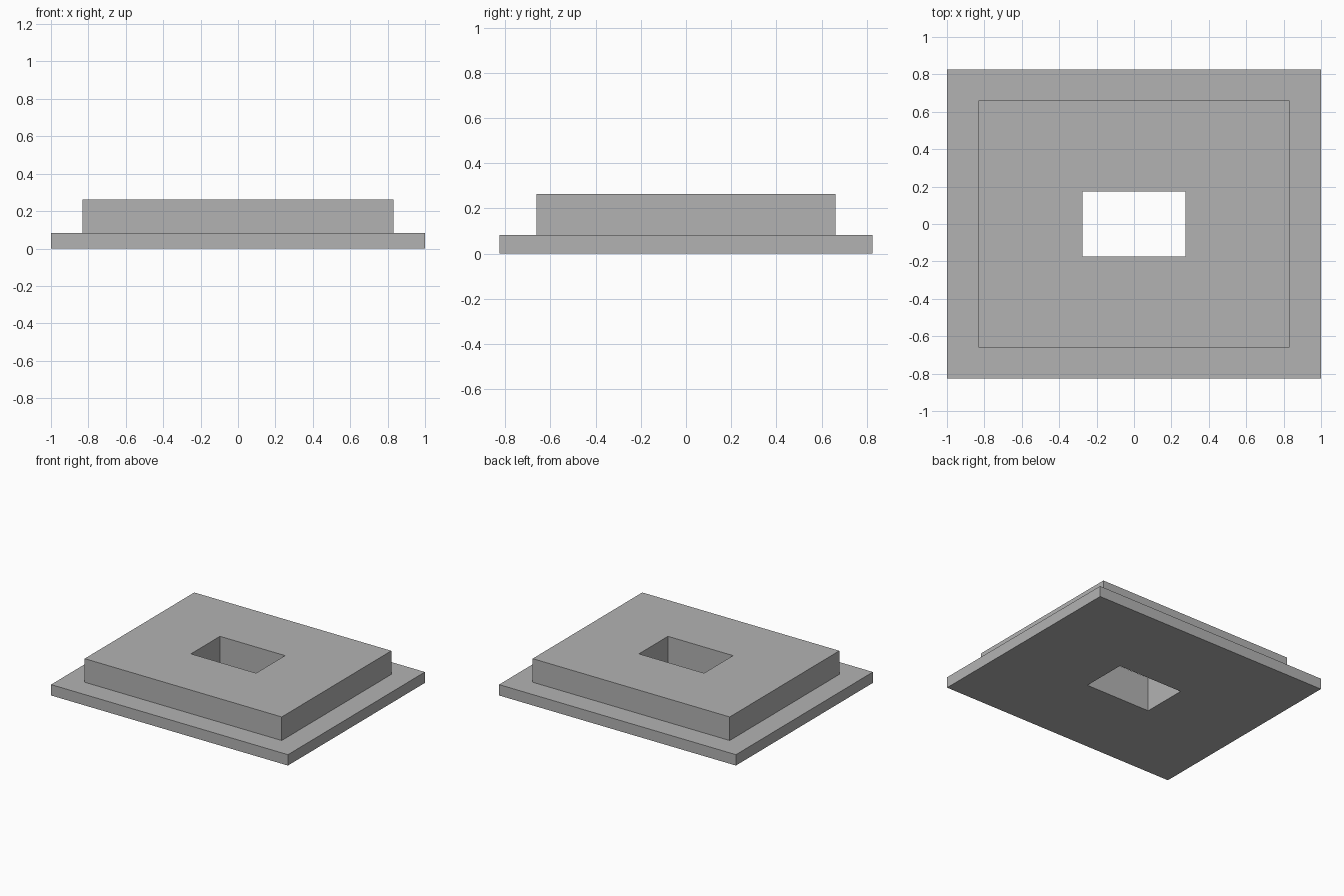
import bpy
import bmesh

cube = bpy.data.objects.get("Cube")
if cube:
    bpy.data.objects.remove(cube, do_unlink=True)

# Material
grey = bpy.data.materials.new("plain grey")
grey.use_nodes = True
colour = (0.45, 0.45, 0.45, 1)
grey.diffuse_color = colour
grey.node_tree.nodes["Principled BSDF"].inputs["Base Color"].default_value = colour

# Half sizes of each step, and heights
HOLE = (0.275, 0.175)
FLANGE = (1.0, 0.826)
BLOCK = (0.832, 0.661)
FLANGE_TOP, BLOCK_TOP = 0.083, 0.263

# Rectangular rings, from the hole's lower rim around the outside to its upper rim
rings = [(HOLE, 0), (FLANGE, 0), (FLANGE, FLANGE_TOP),
         (BLOCK, FLANGE_TOP), (BLOCK, BLOCK_TOP), (HOLE, BLOCK_TOP)]

bm = bmesh.new()
loops = [[bm.verts.new((sx * hx, sy * hy, z))
          for sx, sy in ((-1, -1), (1, -1), (1, 1), (-1, 1))]
         for (hx, hy), z in rings]

# Join each ring to the next; the last joins the first as the hole's walls
for i, lower in enumerate(loops):
    upper = loops[(i + 1) % len(loops)]
    for a in range(4):
        b = (a + 1) % 4
        bm.faces.new((lower[a], lower[b], upper[b], upper[a]))
bmesh.ops.recalc_face_normals(bm, faces=bm.faces)

mesh = bpy.data.meshes.new("stepped_base_plate")
bm.to_mesh(mesh)
bm.free()
mesh.materials.append(grey)
plate = bpy.data.objects.new("stepped_base_plate", mesh)
bpy.context.collection.objects.link(plate)
